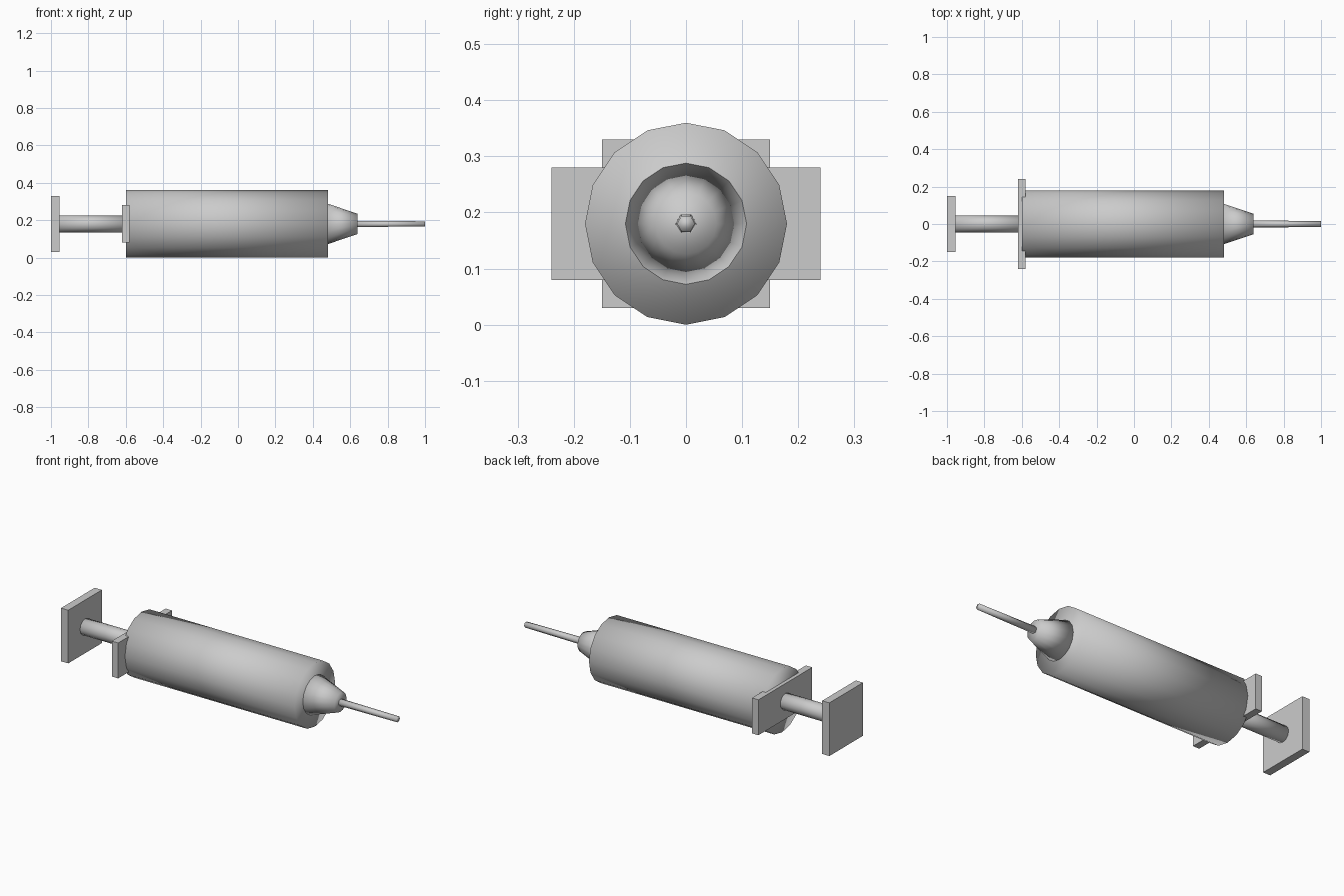
import bpy
from math import pi

if "Cube" in bpy.data.objects:
    bpy.data.objects.remove(bpy.data.objects["Cube"])

AXIS_Z = 0.18


def turned(name, x0, x1, r0, r1, sides, spin=0.0):
    """Capped, fully smooth cone or cylinder lying along x."""
    bpy.ops.mesh.primitive_cone_add(
        vertices=sides, radius1=r0, radius2=r1, depth=x1 - x0,
        location=((x0 + x1) / 2, 0, AXIS_Z), rotation=(spin, pi / 2, 0))
    ob = bpy.context.object
    ob.name = name
    bpy.ops.object.shade_smooth()
    return ob


def plate(name, x0, x1, half_y, half_z):
    """Flat rectangular plate across the axis."""
    bpy.ops.mesh.primitive_cube_add(size=1, location=((x0 + x1) / 2, 0, AXIS_Z))
    ob = bpy.context.object
    ob.name = name
    ob.scale = (x1 - x0, 2 * half_y, 2 * half_z)
    bpy.ops.object.transform_apply(location=False, rotation=False, scale=True)
    return ob


# Barrel and tapered tip
turned("barrel", -0.60, 0.48, 0.18, 0.18, 16)
turned("tip_cone", 0.48, 0.64, 0.108, 0.054, 16)

# Needle: slim six-sided taper, with corners pointing sideways
turned("needle", 0.62, 1.00, 0.019, 0.016, 6)

# Plunger rod, finger flange and thumb plate
turned("plunger_rod", -0.97, -0.58, 0.045, 0.045, 12)
plate("finger_flange", -0.62, -0.58, 0.24, 0.10)
plate("thumb_plate", -1.00, -0.955, 0.15, 0.15)
